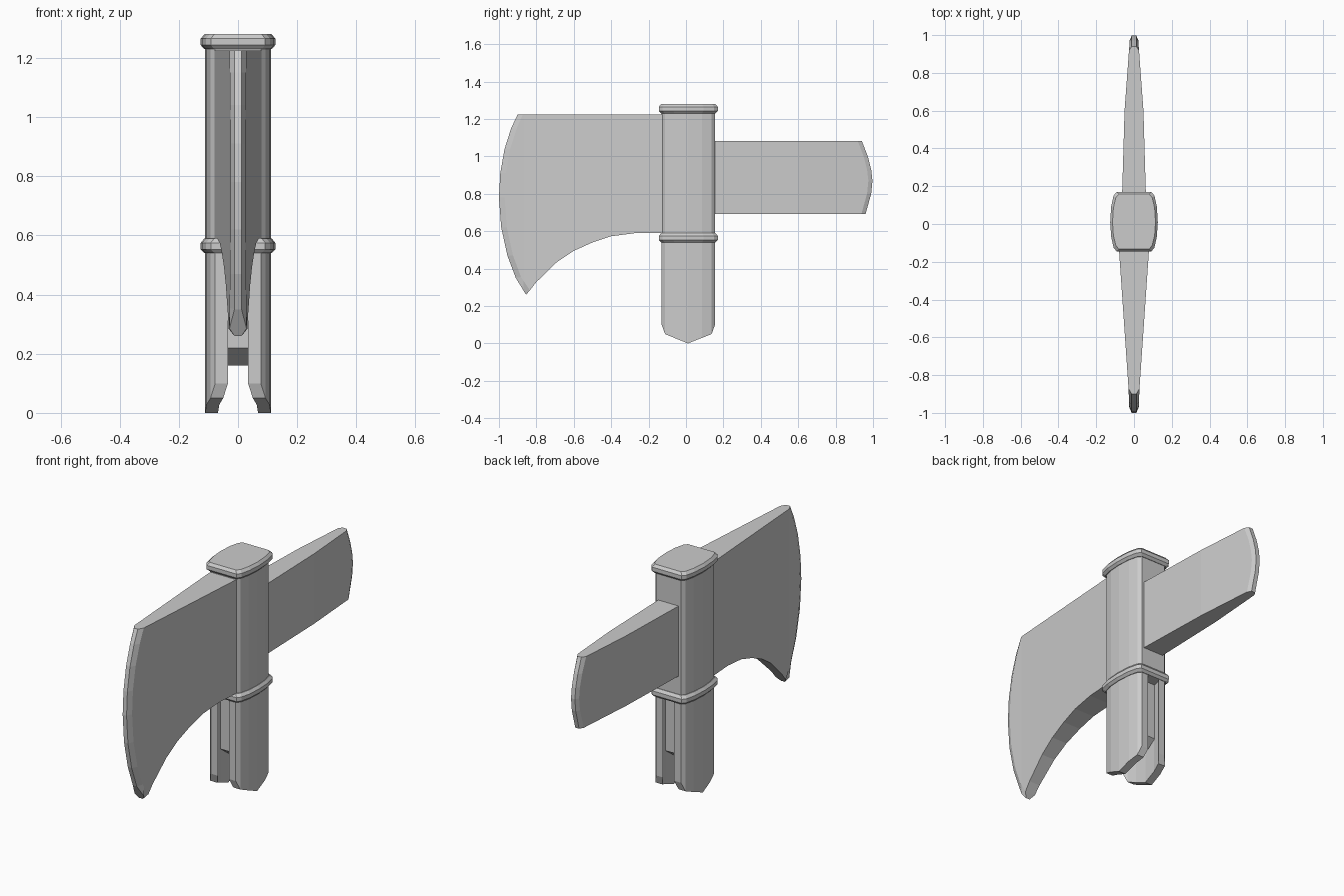
import bpy, bmesh

if "Cube" in bpy.data.objects:
    bpy.data.objects.remove(bpy.data.objects["Cube"])

# Socket cross-section: (y, half width) stations, barrel-sided
STATIONS = [(-.13, .077), (-.112, .093), (-.06, .106), (.01, .111),
            (.085, .106), (.137, .093), (.155, .077)]


def lerp(table, t):
    """Piecewise-linear lookup in a list of (key, value)."""
    for (a, va), (b, vb) in zip(table, table[1:]):
        if t <= b:
            return va + (vb - va) * max(0, t - a) / (b - a)
    return table[-1][1]


def finish(name, bm):
    bmesh.ops.recalc_face_normals(bm, faces=bm.faces)
    me = bpy.data.meshes.new(name)
    bm.to_mesh(me)
    bm.free()
    ob = bpy.data.objects.new(name, me)
    bpy.context.collection.objects.link(ob)
    return ob


def loft(name, rings):
    """Skin a list of equal-length point rings and cap both ends."""
    bm = bmesh.new()
    rows = [[bm.verts.new(p) for p in r] for r in rings]
    n = len(rows[0])
    for a, b in zip(rows, rows[1:]):
        for i in range(n):
            j = (i + 1) % n
            bm.faces.new((a[i], a[j], b[j], b[i]))
    bm.faces.new(rows[0])
    bm.faces.new(rows[-1])
    return finish(name, bm)


def section(z, grow=0.0):
    """Socket outline at height z, enlarged by grow."""
    k = [((y - .0125) * (1 + grow / .1425) + .0125, x + grow) for y, x in STATIONS]
    return [(x, y, z) for y, x in k] + [(-x, y, z) for y, x in reversed(k)]


def plate(name, body, inner, outer, thick, edge):
    """Tapered plate in the yz plane: flat cheeks plus a bevelled cutting edge."""
    bm = bmesh.new()
    sides = []
    for s in (1, -1):
        def vert(p, x):
            return bm.verts.new((s * x, p[0], p[1]))
        b = [vert(p, lerp(thick, p[0])) for p in body]
        i = [vert(p, lerp(thick, p[0])) for p in inner]
        o = [vert(p, edge) for p in outer]
        bm.faces.new(b + i)
        for k in range(len(i) - 1):
            bm.faces.new((i[k], i[k + 1], o[k + 1], o[k]))
        sides.append((b, i, o))
    (b0, i0, o0), (b1, i1, o1) = sides
    # rim walls round the outside of the plate
    loop0 = [i0[-1]] + b0 + [i0[0]] + o0
    loop1 = [i1[-1]] + b1 + [i1[0]] + o1
    for k in range(len(loop0)):
        j = (k + 1) % len(loop0)
        bm.faces.new((loop0[k], loop0[j], loop1[j], loop1[k]))
    # swelling of the cheeks between root and edge
    for y, _ in thick[1:-1]:
        geom = bm.verts[:] + bm.edges[:] + bm.faces[:]
        cut = bmesh.ops.bisect_plane(bm, geom=geom, plane_co=(0, y, 0), plane_no=(0, 1, 0))
        for v in cut['geom_cut']:
            if isinstance(v, bmesh.types.BMVert):
                v.co.x = lerp(thick, y) * (1 if v.co.x > 0 else -1)
    return finish(name, bm)


# Socket body and its two collars
loft("socket", [section(.55), section(1.25)])
for name, z in (("lower_collar", .54), ("top_cap", 1.23)):
    loft(name, [section(z, .003), section(z + .013, .015),
                section(z + .035, .015), section(z + .05, .003)])

# Two curved straps with rounded lower ends
BOTTOM = [(-.13, .10), (-.112, .05), (.01, 0), (.137, .05), (.155, .10)]
for name, s in (("right_strap", 1), ("left_strap", -1)):
    loft(name, [[(s * x, y, lerp(BOTTOM, y)), (s * x, y, .56),
                 (s * (x - .043), y, .56), (s * (x - .043), y, lerp(BOTTOM, y))]
                for y, x in STATIONS])

# Core held between the straps
loft("core", [[(x, -.07, .56), (x, .095, .56), (x, .095, .22),
               (x, .0125, .16), (x, -.07, .22)] for x in (-.06, .06)])

# Broad bearded blade
outer = [(-.9, 1.225), (-.935, 1.15), (-.97, 1.04), (-.993, .91), (-1, .78),
         (-.988, .62), (-.955, .47), (-.91, .35), (-.855, .26)]
inner = [(-.872, 1.225)] + [(y + .03, z) for y, z in outer[1:-2]] + [(-.882, .355), (-.835, .284)]
lower = [(-.8, .328), (-.69, .435), (-.6, .495), (-.5, .54), (-.4, .573), (-.27, .59),
         (-.1, .59), (-.1, 1.225)]
plate("blade", lower, inner, outer, [(-1, .024), (-.87, .029), (-.1, .082)], .012)

# Rear bit
outer = [(.94, 1.083), (.972, 1.0), (.99, .93), (.997, .87), (.99, .8), (.96, .692)]
inner = [(y - .022, z) for y, z in outer]
plate("rear_bit", [(.12, .692), (.12, 1.083)], inner, outer,
      [(.12, .064), (.6, .05), (.98, .022)], .012)
